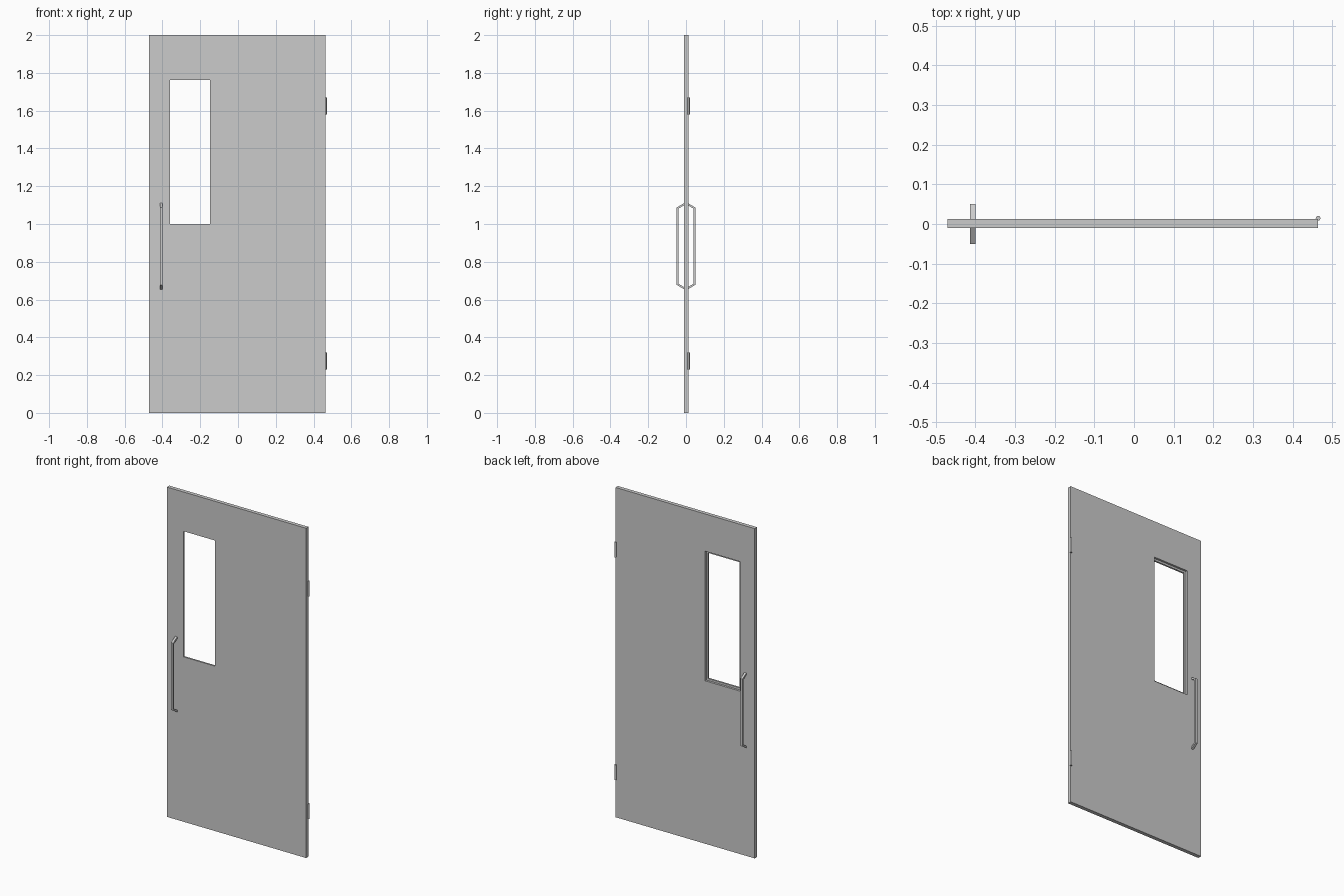
import bpy, bmesh, math

if "Cube" in bpy.data.objects:
    bpy.data.objects.remove(bpy.data.objects["Cube"])

FRONT, BACK = -0.0105, 0.0125          # door faces in y
X0, X1 = -0.47, 0.464
WIN = (-0.36, -0.148, 1.0, 1.762)      # window opening x0, x1, z0, z1
REBATE, STEP_Y = 0.012, 0.0            # wider recess on the back side


def finish(name, bm):
    bmesh.ops.recalc_face_normals(bm, faces=bm.faces)
    me = bpy.data.meshes.new(name)
    bm.to_mesh(me)
    bm.free()
    ob = bpy.data.objects.new(name, me)
    bpy.context.collection.objects.link(ob)
    return ob


def rect(bm, x0, x1, z0, z1, y):
    return [bm.verts.new((x, y, z)) for x, z in ((x0, z0), (x1, z0), (x1, z1), (x0, z1))]


def bridge(bm, loops):
    n = len(loops[0])
    for a, b in zip(loops, loops[1:] + loops[:1]):
        for i in range(n):
            j = (i + 1) % n
            bm.faces.new((a[i], a[j], b[j], b[i]))


# Door leaf: rectangular rings joined around the stepped window opening
bm = bmesh.new()
x0, x1, z0, z1 = WIN
wide = (x0 - REBATE, x1 + REBATE, z0 - REBATE, z1 + REBATE)
bridge(bm, [rect(bm, X0, X1, 0, 2, FRONT),
            rect(bm, *WIN, FRONT),
            rect(bm, *WIN, STEP_Y),
            rect(bm, *wide, STEP_Y),
            rect(bm, *wide, BACK),
            rect(bm, X0, X1, 0, 2, BACK)])
finish("door_leaf", bm)


# Pull handles: flat bar bent outward, one on each face
def handle(name, side):
    t = 0.010
    path = [(0.010, 1.111, 1.099), (0.050, 1.087, 1.081),
            (0.050, 0.678, 0.684), (0.010, 0.654, 0.666)]
    inset = [0, t, t, 0]
    bm = bmesh.new()
    rings = []
    for (y, zo, zi), d in zip(path, inset):
        rings.append([bm.verts.new((x, side * yy, z)) for x, yy, z in (
            (-0.414, y, zo), (-0.400, y, zo), (-0.400, y - d, zi), (-0.414, y - d, zi))])
    for a, b in zip(rings, rings[1:]):
        for i in range(4):
            j = (i + 1) % 4
            bm.faces.new((a[i], a[j], b[j], b[i]))
    bm.faces.new(rings[0])
    bm.faces.new(rings[-1])
    finish(name, bm)


handle("front_handle", -1)
handle("back_handle", 1)

# Hinge barrels on the back edge
for name, z in (("lower_hinge", 0.275), ("upper_hinge", 1.625)):
    bpy.ops.mesh.primitive_cylinder_add(vertices=16, radius=0.006, depth=0.092,
                                        location=(0.464, 0.0145, z))
    ob = bpy.context.object
    ob.name = name
    bpy.ops.object.shade_smooth_by_angle(angle=math.radians(30))
